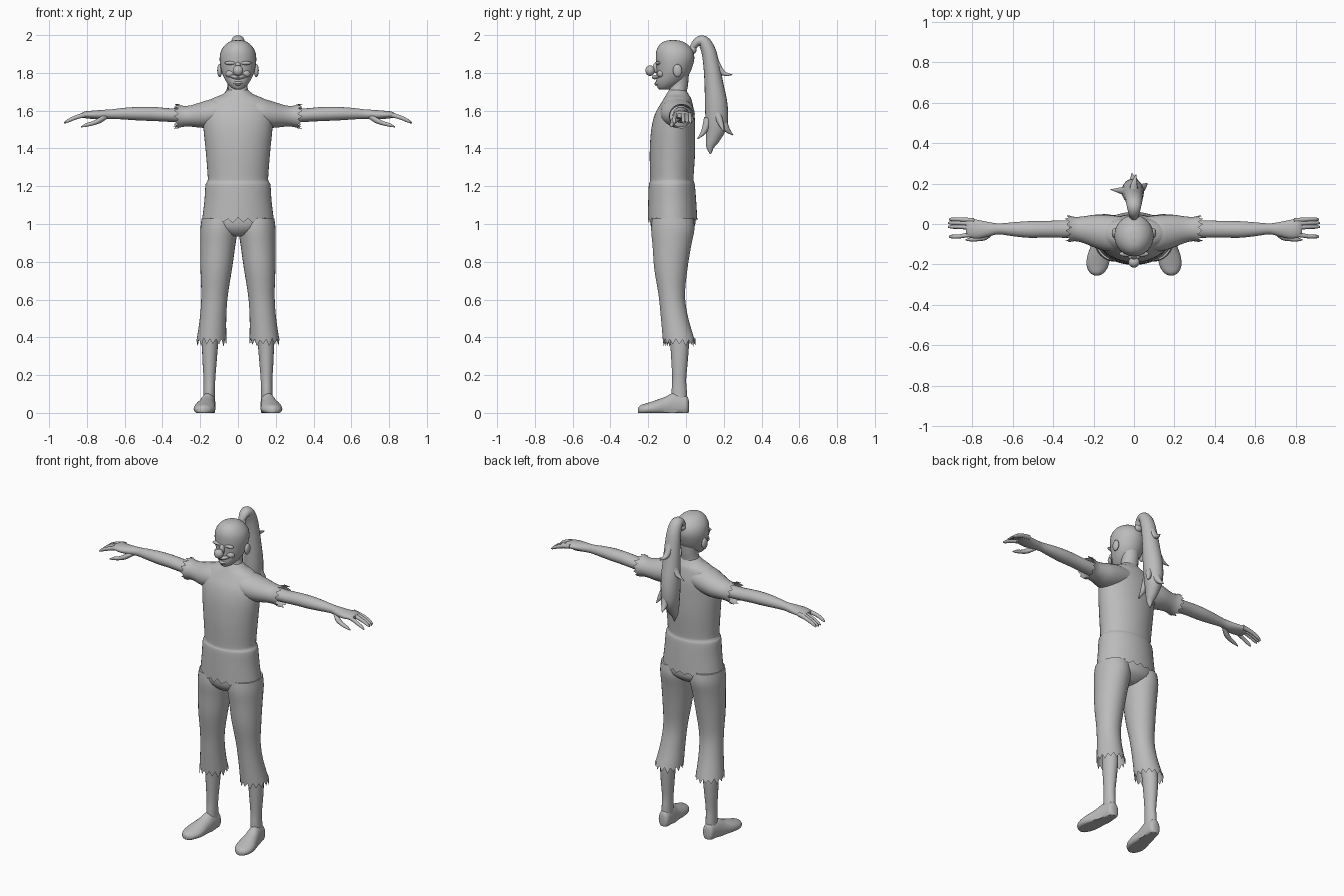
import bpy, bmesh, math, random
from mathutils import Vector

random.seed(4)
clay = bpy.data.materials.new("plain grey")
clay.diffuse_color = (0.5, 0.5, 0.5, 1)
X, Y, Z = Vector((1, 0, 0)), Vector((0, 1, 0)), Vector((0, 0, 1))


def finish(name, bm, angle=50):
    bmesh.ops.recalc_face_normals(bm, faces=bm.faces)
    me = bpy.data.meshes.new(name)
    bm.to_mesh(me)
    bm.free()
    me.materials.append(clay)
    ob = bpy.data.objects.new(name, me)
    bpy.context.collection.objects.link(ob)
    bpy.ops.object.select_all(action='DESELECT')
    ob.select_set(True)
    bpy.context.view_layer.objects.active = ob
    bpy.ops.object.shade_smooth_by_angle(angle=math.radians(angle))
    return ob


def spline(rows, steps):
    """Smooth curve through rows of any length."""
    out = []
    for i in range(len(rows) - 1):
        p = [rows[max(0, min(len(rows) - 1, i + k))] for k in (-1, 0, 1, 2)]
        for s in range(steps):
            t = s / steps
            out.append([0.5 * (2 * b + (c - a) * t + (2 * a - 5 * b + 4 * c - d) * t * t
                        + (3 * b - a - 3 * c + d) * t ** 3) for a, b, c, d in zip(*p)])
    return out + [list(rows[-1])]


def loft(name, rows, axis, n=20, steps=4, hem=0.0, caps=(True, True), floor=None, side=1):
    """Skin ellipses (x, y, z, half width, half depth) along an axis; P follows a path in YZ."""
    pts = spline(rows, steps)
    bm, rings = bmesh.new(), []
    for i, (cx, cy, cz, a, b) in enumerate(pts):
        u, v = {'Z': (X, Y), 'X': (Y, Z), 'Y': (X, Z), 'P': (X, Y)}[axis]
        if axis == 'P':
            p, q = pts[max(i - 1, 0)], pts[min(i + 1, len(pts) - 1)]
            v = X.cross(Vector((0, q[1] - p[1], q[2] - p[2]))).normalized()
        ring = []
        for k in range(n):
            t = 2 * math.pi * k / n
            co = Vector((cx, cy, cz)) + u * max(a, .001) * math.cos(t) + v * max(b, .001) * math.sin(t)
            if hem and i == len(pts) - 1:      # ragged edge
                d = hem * (1 if k % 2 else -1) * random.uniform(.4, 1)
                co += u.cross(v) * d
            if floor is not None:
                co.z = max(co.z, floor)
            co.x *= side
            ring.append(bm.verts.new(co))
        rings.append(ring)
    for r, s in zip(rings, rings[1:]):
        for k in range(n):
            bm.faces.new((r[k], r[(k + 1) % n], s[(k + 1) % n], s[k]))
    for ring, cap in ((rings[0], caps[0]), (rings[-1], caps[1])):
        if cap:
            bm.faces.new(ring)
    return finish(name, bm)


def ball(name, loc, size):
    bm = bmesh.new()
    bmesh.ops.create_uvsphere(bm, u_segments=20, v_segments=12, radius=1)
    bmesh.ops.scale(bm, vec=size, verts=bm.verts)
    bmesh.ops.translate(bm, vec=loc, verts=bm.verts)
    return finish(name, bm)


# shirt with a step at the sash and a ragged hem
loft("shirt", [(0, -.045, 1.71, .052, .045), (0, -.045, 1.685, .085, .06), (0, -.045, 1.665, .135, .072),
               (0, -.05, 1.635, .17, .085), (0, -.06, 1.58, .185, .105), (0, -.068, 1.5, .182, .116),
               (0, -.072, 1.38, .17, .12), (0, -.075, 1.25, .16, .115), (0, -.075, 1.225, .163, .116),
               (0, -.075, 1.205, .172, .122), (0, -.073, 1.12, .178, .127), (0, -.071, 1.02, .19, .131)],
     'Z', n=44, hem=.016, caps=(True, False))

# hips inside the shirt
loft("trouser_seat", [(0, -.07, 1.1, .165, .11), (0, -.07, 1.03, .183, .12), (0, -.07, .98, .17, .113),
                      (0, -.075, .945, .09, .08), (0, -.075, .935, .04, .05)], 'Z', n=32)

for side, word in ((1, "left"), (-1, "right")):
    # trouser leg, shin and shoe
    loft(word + "_trouser_leg", [(.102, -.07, 1.03, .09, .11), (.101, -.07, .97, .098, .115),
         (.107, -.075, .88, .092, .102), (.115, -.08, .76, .083, .088), (.124, -.075, .62, .07, .07),
         (.132, -.06, .5, .07, .073), (.141, -.036, .375, .08, .086)],
         'Z', n=30, hem=.024, caps=(True, False), side=side)
    loft(word + "_shin", [(.14, -.05, .5, .042, .05), (.147, -.035, .38, .043, .05), (.15, -.034, .28, .038, .044),
         (.151, -.036, .18, .031, .037), (.152, -.036, .12, .03, .04), (.153, -.035, .05, .031, .042)],
         'Z', side=side)
    loft(word + "_shoe", [(.152, .015, .035, .015, .03), (.153, .005, .038, .032, .052), (.155, -.03, .038, .037, .066),
         (.16, -.07, .035, .041, .07), (.167, -.11, .03, .047, .055), (.175, -.16, .025, .056, .042),
         (.18, -.205, .02, .054, .032), (.183, -.24, .016, .036, .025), (.184, -.255, .014, .01, .012)],
         'Y', n=24, floor=0.0, side=side)

    # sleeve and bare arm
    loft(word + "_sleeve", [(.06, -.048, 1.6, .085, .068), (.13, -.045, 1.588, .09, .076), (.19, -.036, 1.578, .082, .069),
         (.25, -.028, 1.572, .066, .057), (.29, -.025, 1.57, .06, .056), (.325, -.024, 1.571, .066, .065)],
         'X', n=26, hem=.018, caps=(True, False), side=side)
    loft(word + "_arm", [(.26, -.025, 1.575, .044, .04), (.35, -.025, 1.576, .043, .036), (.44, -.026, 1.582, .041, .037),
         (.52, -.027, 1.584, .041, .036), (.6, -.026, 1.584, .034, .031), (.67, -.024, 1.582, .027, .025),
         (.72, -.026, 1.579, .036, .025), (.77, -.026, 1.578, .046, .022), (.81, -.02, 1.578, .048, .018),
         (.83, -.018, 1.574, .042, .012)], 'X', side=side)

    # fingers curl downward, thumb sits forward and low
    for i, (y0, y1, tip) in enumerate(((.018, .023, .915), (.001, .005, .92), (-.018, -.014, .92), (-.05, -.062, .915))):
        loft(f"{word}_finger_{i + 1}", [(.79, y0, 1.58, .011, .014), (.83, (y0 + y1) / 2, 1.573, .011, .013),
             (.87, y1, 1.56, .01, .012), (.9, y1, 1.546, .009, .01), (tip, y1, 1.536, .004, .004)],
             'X', n=10, side=side)
    loft(word + "_thumb", [(.69, -.035, 1.572, .012, .014), (.73, -.06, 1.55, .018, .017), (.77, -.072, 1.533, .013, .012),
         (.805, -.076, 1.524, .01, .01), (.832, -.078, 1.514, .003, .003)], 'X', n=10, side=side)

    # ear and brow
    ball(word + "_ear", (side * .097, -.045, 1.812), (.013, .024, .034))
    ball(word + "_brow", (side * .038, -.147, 1.852), (.034, .014, .01))
    ball(word + "_cheek", (side * .04, -.132, 1.795), (.026, .022, .02))

# neck and head
loft("neck", [(0, -.045, 1.66, .07, .055), (0, -.043, 1.7, .055, .048), (0, -.037, 1.74, .05, .048),
              (0, -.035, 1.79, .055, .05)], 'Z')
loft("head", [(0, -.115, 1.712, .015, .025), (0, -.108, 1.722, .035, .042), (0, -.088, 1.75, .06, .07),
              (0, -.07, 1.79, .081, .085), (0, -.062, 1.83, .092, .095), (0, -.058, 1.875, .097, .102),
              (0, -.06, 1.915, .09, .097), (0, -.065, 1.948, .068, .076), (0, -.068, 1.968, .038, .044),
              (0, -.07, 1.974, .006, .007)], 'Z', n=32)
ball("round_nose", (0, -.19, 1.812), (.028, .025, .028))
ball("nose_bridge", (0, -.155, 1.828), (.017, .02, .03))


def lip(name, z0, y0, half, lift, r):
    bm, rings, m = bmesh.new(), [], 16
    for i in range(m + 1):
        f = 2 * i / m - 1
        c = Vector((half * f, y0 + .055 * f * f, z0 + lift * f * f))
        w = r * (1 - .75 * f * f)
        rings.append([bm.verts.new(c + Vector((0, 1.3 * w * math.cos(k * math.pi / 4), w * math.sin(k * math.pi / 4))))
                      for k in range(8)])
    for a, b in zip(rings, rings[1:]):
        for k in range(8):
            bm.faces.new((a[k], a[(k + 1) % 8], b[(k + 1) % 8], b[k]))
    bm.faces.new(rings[0])
    bm.faces.new(rings[-1])
    finish(name, bm)


# grinning mouth
lip("upper_lip", 1.777, -.165, .062, .018, .012)
lip("lower_lip", 1.743, -.152, .056, .045, .012)

# ponytail: tie, thick lock and loose pointed strands
ball("hair_tie", (0, .04, 1.925), (.024, .016, .024))
loft("ponytail", [(0, .03, 1.92, .016, .016), (0, .055, 1.96, .028, .022), (0, .09, 1.967, .036, .032),
                  (0, .118, 1.92, .042, .038), (-.002, .135, 1.84, .047, .043), (-.004, .148, 1.74, .052, .05),
                  (-.006, .16, 1.63, .055, .06), (-.008, .162, 1.53, .05, .058), (-.01, .145, 1.46, .036, .04),
                  (-.01, .128, 1.41, .02, .022), (-.01, .13, 1.37, .003, .003)], 'P', n=20)
for i, (a, b, c, w) in enumerate((
        ((0, .15, 1.86), (0, .195, 1.8), (.01, .245, 1.79), .024),
        ((0, .175, 1.6), (0, .21, 1.51), (-.01, .25, 1.47), .032),
        ((0, .12, 1.56), (.01, .095, 1.49), (.015, .06, 1.45), .026),
        ((-.02, .16, 1.74), (-.06, .165, 1.68), (-.115, .17, 1.66), .028),
        ((.02, .16, 1.6), (.045, .185, 1.53), (.065, .2, 1.49), .025),
        ((0, .15, 1.5), (-.005, .13, 1.43), (-.02, .14, 1.385), .024))):
    loft(f"hair_strand_{i + 1}", [a + (w, w), b + (w * .7, w * .6), c + (.002, .002)], 'P', n=10)
